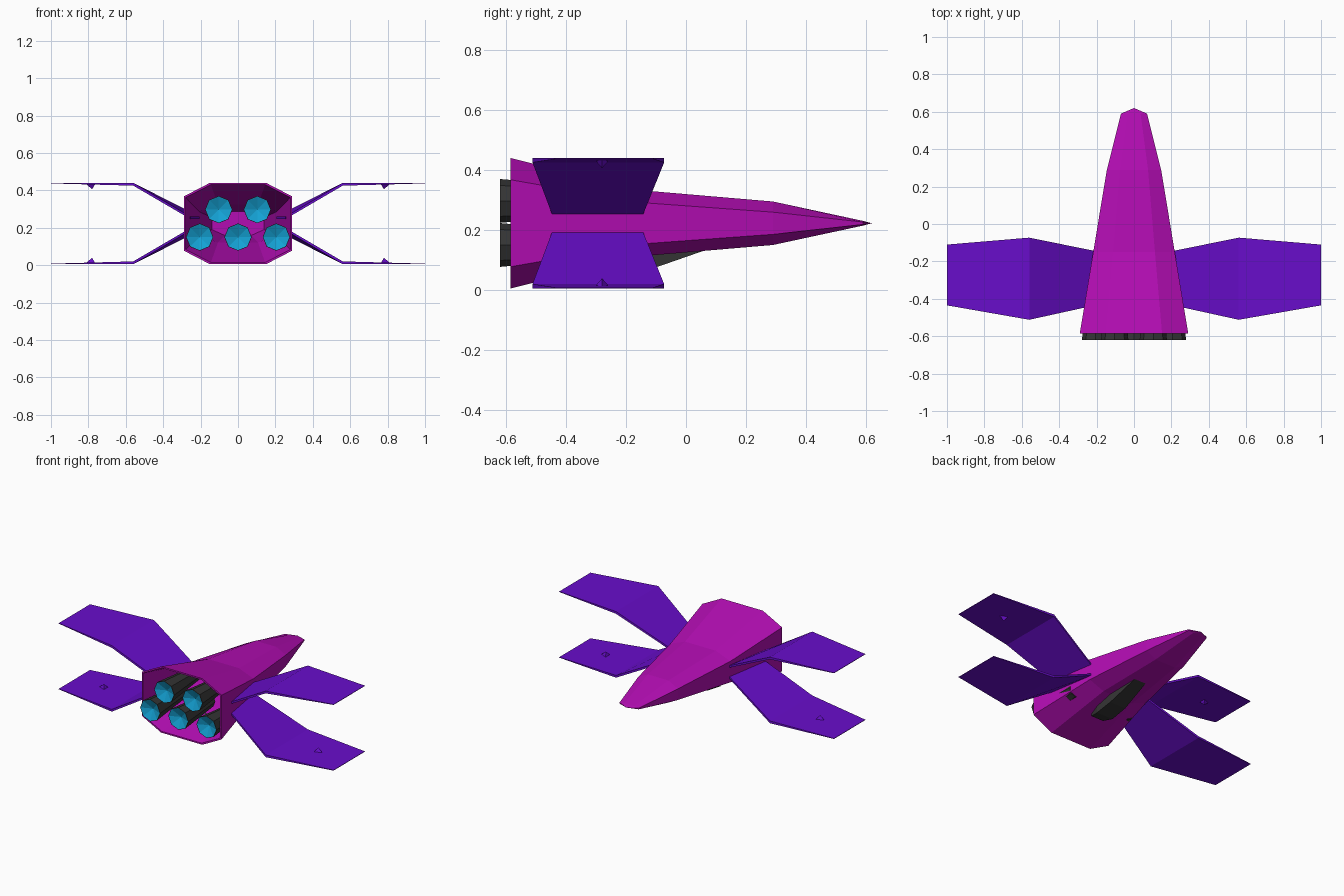
import bpy
import bmesh
from math import cos, sin, tau

cube = bpy.data.objects.get("Cube")
if cube:
    bpy.data.objects.remove(cube, do_unlink=True)

MID_Z = 0.2225  # height of the horizontal symmetry plane


def material(name, colour):
    mat = bpy.data.materials.new(name)
    mat.use_nodes = True
    mat.diffuse_color = (*colour, 1)
    mat.node_tree.nodes["Principled BSDF"].inputs["Base Color"].default_value = (*colour, 1)
    return mat


magenta = material("magenta", (0.45, 0.004, 0.45))
purple = material("purple", (0.14, 0.004, 0.6))
grey = material("dark grey", (0.035, 0.035, 0.035))
cyan = material("cyan", (0.007, 0.36, 0.66))


def loft(name, rings, mats, glow_from=None):
    """Skin a list of rings; a ring of one point is a pole, other ends are capped.
    Bands from index glow_from onward take the second material."""
    bm = bmesh.new()
    rows = [[bm.verts.new(p) for p in ring] for ring in rings]
    for band, (a, b) in enumerate(zip(rows, rows[1:])):
        n = max(len(a), len(b))
        for i in range(n):
            j = (i + 1) % n
            if len(a) == 1:
                face = bm.faces.new((a[0], b[j], b[i]))
            elif len(b) == 1:
                face = bm.faces.new((a[i], a[j], b[0]))
            else:
                face = bm.faces.new((a[i], a[j], b[j], b[i]))
            if glow_from is not None and band >= glow_from:
                face.material_index = 1
    for row in (rows[0], rows[-1]):
        if len(row) > 2:
            bm.faces.new(row)
    bmesh.ops.recalc_face_normals(bm, faces=bm.faces)
    mesh = bpy.data.meshes.new(name)
    bm.to_mesh(mesh)
    bm.free()
    for mat in mats:
        mesh.materials.append(mat)
    obj = bpy.data.objects.new(name, mesh)
    bpy.context.collection.objects.link(obj)
    return obj


def octagon(y, wide, flat, high, side):
    """Chamfered rectangle: half width, half top width, half height, half side height."""
    quarter = [(wide, side), (flat, high)]
    pts = quarter + [(-x, z) for x, z in reversed(quarter)]
    pts += [(-x, -z) for x, z in pts]
    return [(x, y, MID_Z + z) for x, z in pts]


def circle(cx, y, cz, radius, sides=8):
    return [(cx + radius * cos(tau * i / sides), y, cz + radius * sin(tau * i / sides))
            for i in range(sides)]


# Hull: nose to open rear, then back along the inner wall to a bulkhead
loft("hull", [
    [(0, 0.62, MID_Z)],
    octagon(0.59, 0.07, 0.035, 0.008, 0.004),
    octagon(0.29, 0.145, 0.075, 0.0725, 0.037),
    octagon(-0.15, 0.218, 0.112, 0.11, 0.069),
    octagon(-0.585, 0.29, 0.15, 0.2175, 0.145),
    octagon(-0.585, 0.28, 0.145, 0.208, 0.139),
    octagon(-0.15, 0.208, 0.107, 0.101, 0.064),
    octagon(0.25, 0.14, 0.07, 0.064, 0.032),
], [magenta])

# Engines: flared dark shells with a recessed glowing cone
engines = {"upper_left": (0.103, 0.297), "upper_right": (-0.103, 0.297),
           "lower_left": (0.205, 0.15), "lower_centre": (0, 0.15),
           "lower_right": (-0.205, 0.15)}
for place, (x, z) in engines.items():
    loft(place + "_engine", [
        circle(x, -0.3, z, 0.045),
        circle(x, -0.62, z, 0.073),
        circle(x, -0.62, z, 0.07),
        [(x, -0.59, z)],
    ], [grey, cyan], glow_from=2)


# Wings: one cranked panel and one small stud, mirrored to four corners
def wing_section(x_rear, x_front, rear, front, low, high):
    return [(x_rear, rear, low), (x_front, front, low),
            (x_front, front, high), (x_rear, rear, high)]


wing = [
    wing_section(0.255, 0.205, -0.445, -0.145, 0.247, 0.26),
    wing_section(0.56, 0.56, -0.512, -0.073, 0.425, 0.44),
    wing_section(1, 1, -0.435, -0.11, 0.437, 0.44),
]
stud = [
    [(0.78 + 0.036 * cos(tau * i / 3), -0.28 + 0.03 * sin(tau * i / 3), 0.436)
     for i in range(3)],
    [(0.78, -0.28, 0.406)],
]
for side, sx in (("left", 1), ("right", -1)):
    for level, sz in (("upper", 1), ("lower", -1)):
        for part, rings in (("wing", wing), ("wing_stud", stud)):
            placed = [[(sx * x, y, MID_Z + sz * (z - MID_Z)) for x, y, z in ring]
                      for ring in rings]
            loft(f"{level}_{side}_{part}", placed, [purple])

# Belly fairing: shallow dark wedge under the hull
belly = [(-0.34, 0.045, 0.05, 0.075), (-0.27, 0.06, 0.038, 0.09),
         (-0.15, 0.058, 0.058, 0.118), (0.06, 0.042, 0.131, 0.139)]
loft("belly_fairing", [[(-w, y, low), (w, y, low), (w, y, high), (-w, y, high)]
                       for y, w, low, high in belly], [grey])
